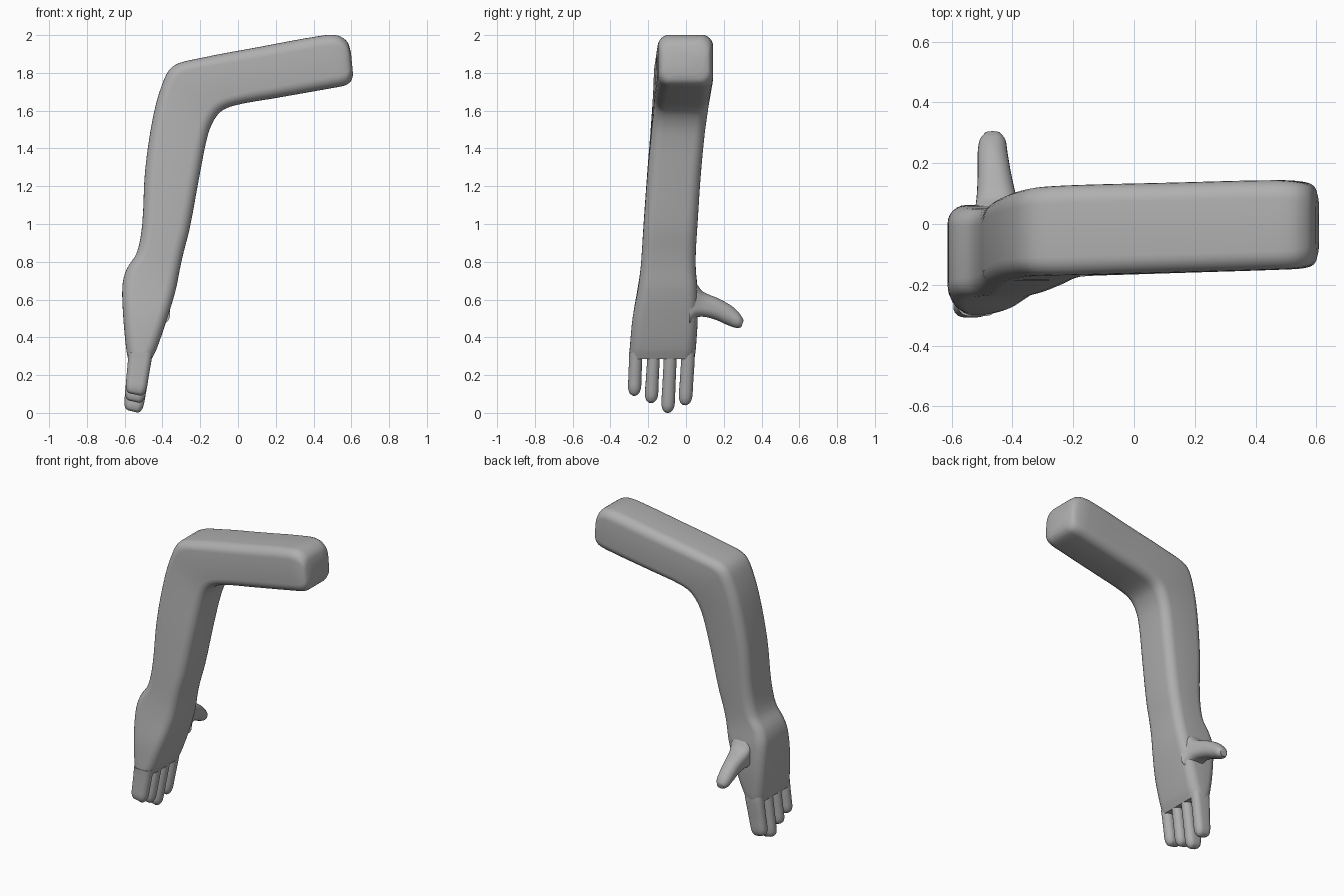
import bpy, bmesh, math
from mathutils import Vector

if "Cube" in bpy.data.objects:
    bpy.data.objects.remove(bpy.data.objects["Cube"])

grey = bpy.data.materials.new("plain_grey")
grey.diffuse_color = (0.43, 0.43, 0.43, 1)
grey.use_nodes = True
grey.node_tree.nodes["Principled BSDF"].inputs["Base Color"].default_value = grey.diffuse_color


def spline(rows, steps):
    """Catmull-Rom interpolation between section rows."""
    out = []
    n = len(rows)
    for i in range(n - 1):
        p0, p1, p2, p3 = (rows[min(max(k, 0), n - 1)] for k in (i - 1, i, i + 1, i + 2))
        # shorten tangents where spacing is uneven, to avoid overshoot
        d = [max(math.dist(a, b), 1e-4) for a, b in ((p0, p1), (p1, p2), (p2, p3))]
        for s in range(steps):
            t = s / steps
            h = (2*t**3 - 3*t*t + 1, t**3 - 2*t*t + t, -2*t**3 + 3*t*t, t**3 - t*t)
            row = []
            for a, b, c, e in zip(p0, p1, p2, p3):
                m1 = (c - a) * d[1] / (d[0] + d[1])
                m2 = (e - b) * d[1] / (d[1] + d[2])
                row.append(h[0]*b + h[1]*m1 + h[2]*c + h[3]*m2)
            out.append(row)
    return out + [list(rows[-1])]


def rounded_rect(w, h, r, seg=6):
    """Rounded rectangle with half sizes w, h."""
    r = min(r, w * 0.98, h * 0.98)
    pts = []
    for k, (sx, sy) in enumerate(((1, 1), (-1, 1), (-1, -1), (1, -1))):
        for j in range(seg + 1):
            a = math.pi / 2 * (k + j / seg)
            pts.append((sx * (w - r) + r * math.cos(a), sy * (h - r) + r * math.sin(a)))
    return pts


def loft(name, rows, radius, side, steps=4):
    """Rows: (edge A: u, z), (edge B: u, z), low and high extent across.
    side 'y' runs the edges in the xz plane, 'x' in the yz plane."""
    bm = bmesh.new()
    rings = []
    for au, az, bu, bz, lo, hi in spline(rows, steps):
        mid = (lo + hi) / 2
        if side == 'y':
            A, B, across = Vector((au, mid, az)), Vector((bu, mid, bz)), Vector((0, 1, 0))
        else:
            A, B, across = Vector((mid, au, az)), Vector((mid, bu, bz)), Vector((1, 0, 0))
        c, d = (A + B) / 2, (B - A).normalized()
        pts = rounded_rect((B - A).length / 2, (hi - lo) / 2, radius)
        rings.append([bm.verts.new(c + d * p + across * q) for p, q in pts])
    for r0, r1 in zip(rings, rings[1:]):
        for i in range(len(r0)):
            j = (i + 1) % len(r0)
            bm.faces.new((r0[i], r0[j], r1[j], r1[i]))
    bm.faces.new(rings[0])
    bm.faces.new(rings[-1])
    bmesh.ops.recalc_face_normals(bm, faces=bm.faces)
    me = bpy.data.meshes.new(name)
    bm.to_mesh(me)
    bm.free()
    me.materials.append(grey)
    ob = bpy.data.objects.new(name, me)
    bpy.context.collection.objects.link(ob)
    bpy.context.view_layer.objects.active = ob
    ob.select_set(True)
    bpy.ops.object.shade_smooth_by_angle(angle=math.radians(50))
    ob.select_set(False)


# bent arm running from the palm up over the elbow to the shoulder end
loft("arm_and_palm", [
    (-0.582, 0.285, -0.457, 0.285, -0.302, 0.045),
    (-0.592, 0.34, -0.43, 0.34, -0.298, 0.052),
    (-0.607, 0.50, -0.375, 0.50, -0.283, 0.062),
    (-0.612, 0.67, -0.33, 0.65, -0.255, 0.060),
    (-0.590, 0.76, -0.308, 0.76, -0.241, 0.052),
    (-0.535, 0.85, -0.288, 0.85, -0.234, 0.052),
    (-0.507, 1.00, -0.255, 0.98, -0.225, 0.060),
    (-0.492, 1.28, -0.205, 1.25, -0.205, 0.078),
    (-0.453, 1.55, -0.165, 1.45, -0.185, 0.098),
    (-0.405, 1.73, -0.133, 1.54, -0.174, 0.112),
    (-0.345, 1.835, -0.085, 1.60, -0.170, 0.122),
    (-0.200, 1.878, 0.00, 1.632, -0.167, 0.129),
    (0.10, 1.935, 0.20, 1.667, -0.160, 0.136),
    (0.45, 1.998, 0.50, 1.720, -0.150, 0.144),
    (0.53, 1.997, 0.570, 1.735, -0.145, 0.138),
    (0.578, 1.965, 0.598, 1.757, -0.132, 0.124),
    (0.598, 1.910, 0.609, 1.790, -0.100, 0.092),
], 0.06, 'y')

# thumb, flared where it leaves the palm
loft("thumb", [
    (0.01, 0.73, 0.02, 0.47, -0.53, -0.36),
    (0.055, 0.685, 0.055, 0.505, -0.522, -0.375),
    (0.09, 0.642, 0.10, 0.508, -0.517, -0.388),
    (0.18, 0.602, 0.16, 0.492, -0.514, -0.405),
    (0.25, 0.560, 0.22, 0.465, -0.514, -0.416),
    (0.288, 0.520, 0.265, 0.450, -0.507, -0.423),
    (0.305, 0.490, 0.292, 0.452, -0.490, -0.440),
], 0.048, 'x')

# four fingers: low and high y at the root and at the tip, then tip height
FINGERS = {
    "little_finger": (-0.302, -0.232, -0.308, -0.240, 0.09),
    "ring_finger": (-0.206, -0.140, -0.220, -0.150, 0.052),
    "middle_finger": (-0.118, -0.050, -0.132, -0.062, 0.0),
    "index_finger": (-0.026, 0.046, -0.040, 0.030, 0.04),
}
for name, (r0, r1, t0, t1, tip) in FINGERS.items():
    rows = []
    for z, shrink in ((0.32, 0), (0.28, 0), ((0.28 + tip) / 2, 0),
                      (tip + 0.045, 0), (tip + 0.018, 0.008), (tip + 0.006, 0.022)):
        f = (0.28 - z) / (0.28 - tip) if z < 0.28 else 0
        xa, xb = -0.605 + 0.08 * z + shrink, -0.508 + 0.18 * z - shrink
        slope = 0.008 * min(f * 2, 1)
        rows.append((xa, z + slope, xb, z - slope * 0.7,
                     r0 + (t0 - r0) * f + shrink, r1 + (t1 - r1) * f - shrink))
    loft(name, rows, 0.035, 'y')
